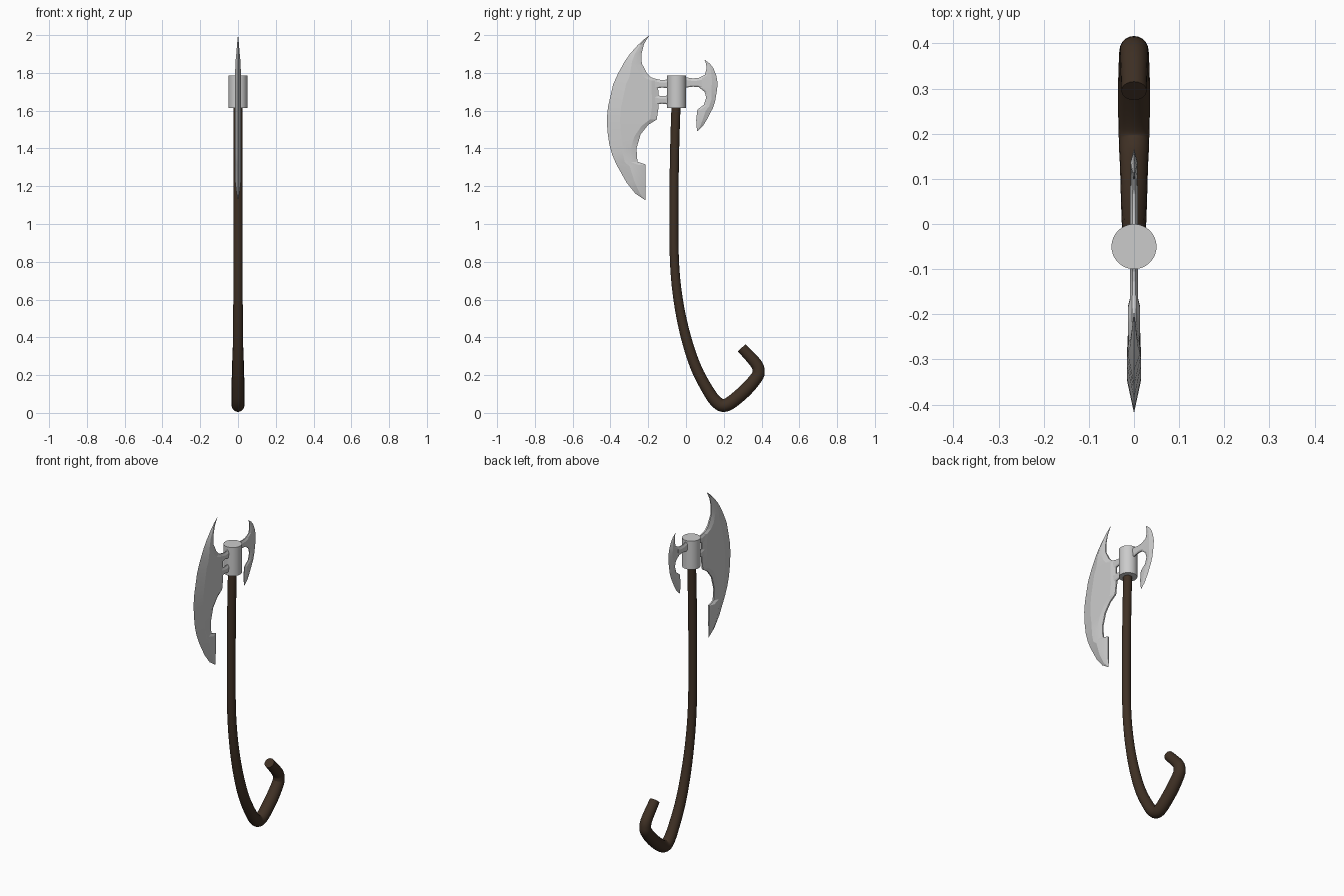
import bpy, bmesh, math
from mathutils import Vector

if "Cube" in bpy.data.objects:
    bpy.data.objects.remove(bpy.data.objects["Cube"])


def finish(bm, name, angle=30, mat=None):
    bmesh.ops.remove_doubles(bm, verts=bm.verts, dist=0.0004)
    bmesh.ops.recalc_face_normals(bm, faces=bm.faces)
    me = bpy.data.meshes.new(name)
    bm.to_mesh(me)
    bm.free()
    ob = bpy.data.objects.new(name, me)
    bpy.context.collection.objects.link(ob)
    if mat:
        me.materials.append(mat)
    bpy.ops.object.select_all(action='DESELECT')
    ob.select_set(True)
    bpy.context.view_layer.objects.active = ob
    bpy.ops.object.shade_smooth_by_angle(angle=math.radians(angle))
    return ob


def skin(bm, rings):
    """Join closed rings of points and cap both ends."""
    vs = [[bm.verts.new(p) for p in r] for r in rings]
    n = len(vs[0])
    for a, b in zip(vs, vs[1:]):
        for i in range(n):
            j = (i + 1) % n
            bm.faces.new((a[i], a[j], b[j], b[i]))
    bm.faces.new(vs[0])
    bm.faces.new(vs[-1])


def blade(name, stations, thick, bevel, edge, back, full):
    """Loft across (outer y, z, inner y, z) pairs with bevelled edges."""
    bm = bmesh.new()
    rings = []
    for oy, oz, iy, iz in stations:
        o, i = Vector((0, oy, oz)), Vector((0, iy, iz))
        d = (i - o).length
        k = min(1, d / full)
        f = min(bevel / d, 0.42) if d > 0 else 0
        g = 1 - min(bevel * 0.5 / d, 0.3) if d > 0 else 1
        side = [(0, edge * k), (f, thick * k), (g, thick * k * 0.85), (1, back * k)]
        ring = [o.lerp(i, t) + Vector((x, 0, 0)) for t, x in side]
        ring += [o.lerp(i, t) - Vector((x, 0, 0)) for t, x in reversed(side)]
        rings.append(ring)
    skin(bm, rings)
    return finish(bm, name, 12)


def spline(pts, steps):
    out = []
    v = [Vector(p) for p in pts]
    for i in range(len(v) - 1):
        p0, p1, p2, p3 = v[max(i - 1, 0)], v[i], v[i + 1], v[min(i + 2, len(v) - 1)]
        for s in range(steps):
            t = s / steps
            out.append(0.5 * (2 * p1 + (p2 - p0) * t + (2 * p0 - 5 * p1 + 4 * p2 - p3) * t * t
                              + (3 * p1 - p0 - 3 * p2 + p3) * t ** 3))
    return out + [v[-1]]


# Curved wooden handle: (y, z, radius) along its centre line
wood = bpy.data.materials.new("dark_wood")
wood.diffuse_color = (0.05, 0.03, 0.018, 1)
wood.use_nodes = True
wood.node_tree.nodes["Principled BSDF"].inputs["Base Color"].default_value = wood.diffuse_color
path = spline([(-0.052, 1.65, 0.024), (-0.06, 1.4, 0.024), (-0.064, 1.1, 0.024),
               (-0.061, 0.8, 0.024), (-0.04, 0.59, 0.025), (0.0, 0.4, 0.027),
               (0.055, 0.235, 0.029), (0.125, 0.105, 0.031), (0.165, 0.055, 0.033),
               (0.2, 0.039, 0.034), (0.245, 0.06, 0.035), (0.32, 0.125, 0.035),
               (0.375, 0.19, 0.033), (0.384, 0.222, 0.032), (0.37, 0.262, 0.031),
               (0.295, 0.345, 0.028)], 5)
rings = []
for i, p in enumerate(path):
    d = path[min(i + 1, len(path) - 1)] - path[max(i - 1, 0)]
    n = Vector((0, -d.y, d.x)).normalized()
    c = Vector((0, p.x, p.y))
    rings.append([c + n * p.z * math.cos(a) + Vector((p.z * math.sin(a), 0, 0))
                  for a in (math.tau * k / 20 for k in range(20))])
bm = bmesh.new()
skin(bm, rings)
finish(bm, "handle", 40, wood)

# Socket on top of the handle
bm = bmesh.new()
skin(bm, [[Vector((0.05 * math.cos(math.tau * k / 32), -0.05 + 0.05 * math.sin(math.tau * k / 32), z))
           for k in range(32)] for z in (1.615, 1.785)])
finish(bm, "socket", 40)

# Large crescent blade
blade("large_blade", [
    (-.193, 2.0, -.193, 2.0), (-.228, 1.973, -.208, 1.977), (-.257, 1.945, -.222, 1.953),
    (-.297, 1.9, -.236, 1.9), (-.325, 1.86, -.234, 1.85), (-.358, 1.80, -.208, 1.80),
    (-.372, 1.77, -.185, 1.777), (-.386, 1.738, -.148, 1.762), (-.413, 1.62, -.145, 1.62),
    (-.419, 1.56, -.155, 1.553), (-.416, 1.49, -.2, 1.525), (-.406, 1.42, -.24, 1.475),
    (-.39, 1.365, -.262, 1.40), (-.372, 1.323, -.257, 1.33), (-.36, 1.30, -.214, 1.315),
    (-.315, 1.22, -.214, 1.23), (-.267, 1.16, -.214, 1.165), (-.214, 1.125, -.214, 1.125),
], 0.015, 0.07, 0.0, 0.004, 0.1)

# Small rear blade
blade("rear_blade", [
    (.098, 1.87, .098, 1.87), (.125, 1.85, .107, 1.845), (.145, 1.825, .108, 1.82),
    (.16, 1.787, .1, 1.79), (.167, 1.75, .07, 1.775), (.165, 1.715, .07, 1.722),
    (.161, 1.69, .098, 1.70), (.154, 1.65, .107, 1.67), (.143, 1.615, .095, 1.632),
    (.135, 1.6, .06, 1.605), (.115, 1.56, .054, 1.55), (.09, 1.52, .056, 1.515),
    (.06, 1.49, .06, 1.49),
], 0.008, 0.03, 0.0, 0.002, 0.05)

# Necks joining the blades to the socket, flared at both ends
for name, y0, y1, lo, hi in (("upper_neck", -.165, -.09, 1.722, 1.762),
                             ("lower_neck", -.165, -.09, 1.637, 1.677),
                             ("rear_neck", -.01, .085, 1.727, 1.771)):
    blade(name, [(y0 + (y1 - y0) * t, hi + f, y0 + (y1 - y0) * t, lo - f)
                 for t, f in ((0, .008), (.25, .003), (.5, 0), (.8, .002), (1, .008))],
          0.009, 0.014, 0.003, 0.003, 0.02)
